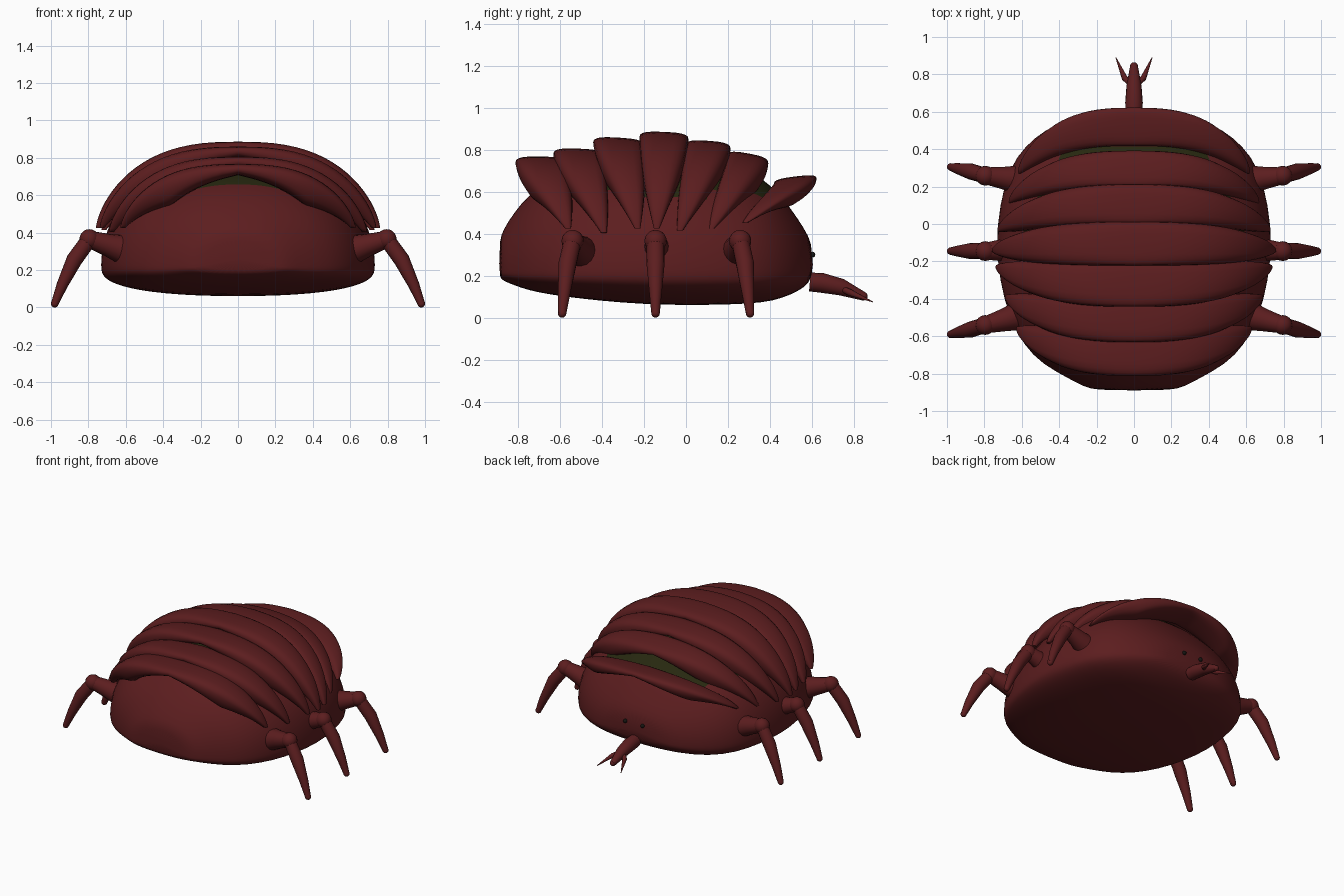
import bpy, bmesh
from math import sin, cos, pi, copysign
from mathutils import Vector

cube = bpy.data.objects.get("Cube")
if cube:
    bpy.data.objects.remove(cube)


def material(name, rgb):
    m = bpy.data.materials.new(name)
    m.use_nodes = True
    color = (*rgb, 1)
    m.diffuse_color = color
    bsdf = next(n for n in m.node_tree.nodes if n.type == 'BSDF_PRINCIPLED')
    bsdf.inputs["Base Color"].default_value = color
    return m


SHELL = material("dark red shell", (0.107, 0.0125, 0.0135))
FLESH = material("dark olive flesh", (0.02, 0.021, 0.005))
EYE = material("black eye", (0.008, 0.008, 0.006))


def finish(name, bm, mats, rule=None, angle=0.7):
    bmesh.ops.recalc_face_normals(bm, faces=bm.faces)
    if rule:
        for f in bm.faces:
            f.material_index = rule(f.calc_center_median())
    mesh = bpy.data.meshes.new(name)
    bm.to_mesh(mesh)
    bm.free()
    for m in mats:
        mesh.materials.append(m)
    ob = bpy.data.objects.new(name, mesh)
    bpy.context.collection.objects.link(ob)
    bpy.ops.object.select_all(action='DESELECT')
    ob.select_set(True)
    bpy.context.view_layer.objects.active = ob
    bpy.ops.object.shade_smooth_by_angle(angle=angle)
    return ob


def loft(bm, rings):
    """Skin a list of closed rings and cap both ends."""
    loops = [[bm.verts.new(p) for p in ring] for ring in rings]
    n = len(loops[0])
    for a, b in zip(loops, loops[1:]):
        for i in range(n):
            j = (i + 1) % n
            bm.faces.new((a[i], a[j], b[j], b[i]))
    bm.faces.new(loops[0])
    bm.faces.new(loops[-1])


def ball(bm, center, radius):
    made = bmesh.ops.create_uvsphere(bm, u_segments=16, v_segments=10, radius=radius)
    bmesh.ops.translate(bm, verts=made["verts"], vec=center)


def tube(bm, points, radii, sides=16):
    """Tapered round limb through a few points."""
    pts = [Vector(p) for p in points]
    rings = []
    for i, (p, r) in enumerate(zip(pts, radii)):
        d = (pts[min(i + 1, len(pts) - 1)] - pts[max(i - 1, 0)]).normalized()
        side = d.cross(Vector((0, 0, 1))).normalized()
        up = side.cross(d)
        rings.append([p + r * (side * cos(2 * pi * k / sides) + up * sin(2 * pi * k / sides))
                      for k in range(sides)])
    loft(bm, rings)


def spow(v, e):
    return copysign(abs(v) ** e, v)


# Body: domed sections (y, half width, bottom, top) along the length
RIM = 0.22
sections = [(-.89, .20, .19, .37), (-.87, .27, .175, .42), (-.82, .36, .155, .50),
            (-.75, .49, .13, .585), (-.65, .59, .11, .66), (-.5, .67, .09, .73),
            (-.3, .72, .07, .78), (-.1, .74, .06, .80), (.1, .72, .06, .78),
            (.3, .67, .065, .71), (.42, .58, .08, .62), (.5, .48, .11, .52),
            (.56, .36, .14, .43), (.605, .22, .19, .35)]
rings = []
for y, w, low, top in sections:
    ring = []
    for k in range(48):
        a = 2 * pi * k / 48
        s = sin(a)
        z = RIM + (top - RIM) * s ** 0.95 if s > 0 else RIM - (RIM - low) * abs(s) ** 0.7
        ring.append((w * spow(cos(a), 0.9), y, z))
    rings.append(ring)
bm = bmesh.new()
loft(bm, rings)
body = finish("body", bm, [SHELL, FLESH],
              lambda c: int(c.z > 0.58 and -0.66 < c.y < 0.45), angle=1.1)
sub = body.modifiers.new("smooth", 'SUBSURF')
sub.levels = sub.render_levels = 1


# Back plates: crescents fanning out of a tip on each side, thin on the midline
def plate(name, w, tip, front, back, thick):
    rings = []
    steps = 40
    for i in range(steps + 1):
        t = pi * (0.01 + 0.98 * i / steps)
        k = sin(t) ** 1.3
        x = spow(cos(t), 0.75)
        depth = thick * (1 + 2.2 * abs(x)) * min(1, 0.12 + 1.3 * k)
        ring = []
        for j in range(20):
            a = 2 * pi * j / 20
            u, v = spow(cos(a), 0.65), spow(sin(a), 0.75)
            f = (u + 1) / 2
            inset = depth * (1 - v) / 2
            y = tip[0] + (front[0] + (back[0] - front[0]) * f - tip[0]) * k
            y += u * (0.012 + 0.045 * k * (1 - k))
            z = tip[1] + (front[1] + (back[1] - front[1]) * f - tip[1] - inset) * k
            ring.append(((w - inset) * x, y, z))
        rings.append(ring)
    bm = bmesh.new()
    loft(bm, rings)
    finish(name, bm, [SHELL], angle=1.0)


plates = [(.63, (-.56, .42), (-.80, .77), (-.57, .765), .06),
          (.69, (-.39, .40), (-.62, .81), (-.40, .80), .06),
          (.74, (-.23, .42), (-.43, .865), (-.21, .85), .06),
          (.76, (-.14, .42), (-.21, .89), (.0, .88), .06),
          (.73, (-.03, .41), (.01, .85), (.20, .835), .06),
          (.67, (.12, .42), (.21, .80), (.38, .765), .06),
          (.62, (.28, .45), (.43, .66), (.61, .685), .045)]
for i, p in enumerate(plates):
    plate(f"back_plate_{i + 1}", *p)

# Legs: thick upper segment, round knee, tapered shin
for place, hip, knee, foot in (("front", -.49, -.54, -.59), ("middle", -.135, -.145, -.145),
                               ("rear", .235, .258, .305)):
    for side, s in (("left", 1), ("right", -1)):
        bm = bmesh.new()
        k = Vector((s * .795, knee, .365))
        tube(bm, [(s * .54, hip, .29), (s * .62, hip, .31), (s * .70, (hip + knee) / 2, .335), k],
             [.08, .078, .06, .045])
        ball(bm, k, .053)
        mid = (knee + foot) / 2
        tube(bm, [k, (s * .875, mid, .255), (s * .94, mid * .4 + foot * .6, .12),
                  (s * .98, foot, .02)], [.042, .043, .03, .02])
        ball(bm, (s * .98, foot, .02), .02)
        finish(f"{place}_{side}_leg", bm, [SHELL])

# Snout with two pincers
bm = bmesh.new()
tube(bm, [(0, .59, .17), (0, .65, .165), (0, .74, .145), (0, .85, .10)], [.045, .047, .04, .02])
ball(bm, (0, .845, .102), .02)
finish("snout", bm, [SHELL])
for side, s in (("left", 1), ("right", -1)):
    bm = bmesh.new()
    tube(bm, [(s * .02, .75, .135), (s * .05, .78, .12), (s * .097, .89, .075)],
         [.015, .016, .002], 10)
    finish(f"{side}_pincer", bm, [SHELL])
    bm = bmesh.new()
    ball(bm, (s * .07, .602, .30), .014)
    finish(f"{side}_eye", bm, [EYE])
